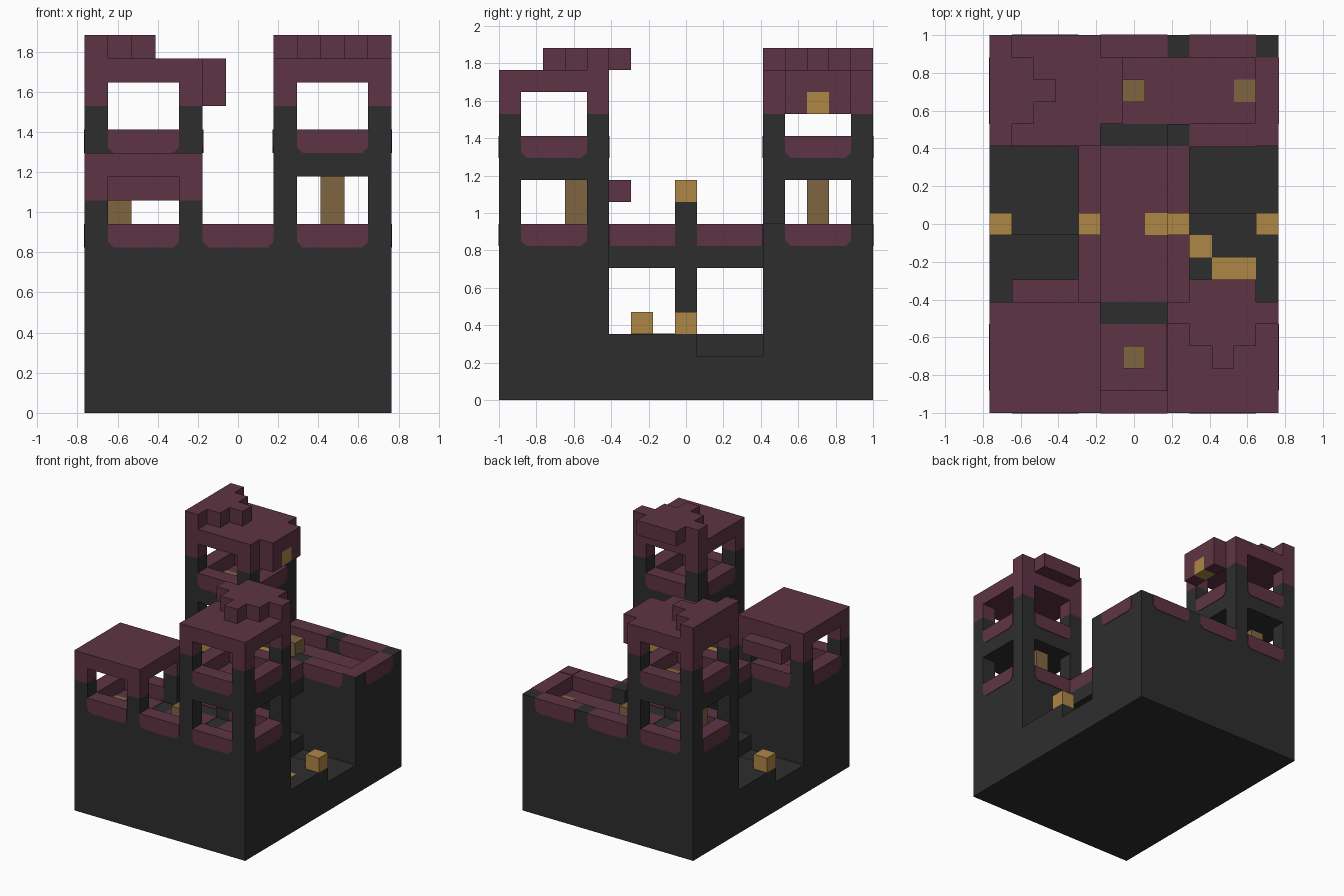
import bpy
import bmesh
from mathutils import Vector

cube = bpy.data.objects.get("Cube")
if cube:
    bpy.data.objects.remove(cube, do_unlink=True)

U = 2 / 17        # block size
E = 0.03          # overlay thickness in blocks
NX, NY = 13, 17   # plan size in blocks


def material(name, rgb):
    m = bpy.data.materials.new(name)
    m.use_nodes = True
    m.diffuse_color = (*rgb, 1)
    m.node_tree.nodes["Principled BSDF"].inputs["Base Color"].default_value = (*rgb, 1)
    return m


dark = material("charcoal stone", (0.027, 0.027, 0.027))
maroon = material("maroon brick", (0.112, 0.034, 0.056))
gold = material("gold lamp", (0.42, 0.238, 0.06))
brown = material("dim amber", (0.216, 0.13, 0.054))


def prism(bm, profile, extrude):
    """Extrude a planar outline given in block coordinates."""
    face = bm.faces.new([bm.verts.new(p) for p in profile])
    res = bmesh.ops.extrude_face_region(bm, geom=[face])
    verts = [v for v in res["geom"] if isinstance(v, bmesh.types.BMVert)]
    bmesh.ops.translate(bm, verts=verts, vec=extrude)


def box(bm, x0, x1, y0, y1, z0, z1):
    prism(bm, [(x0, y0, z0), (x1, y0, z0), (x1, y1, z0), (x0, y1, z0)], (0, 0, z1 - z0))


def finish(name, mat, bm):
    for v in bm.verts:
        v.co = Vector((v.co.x - NX / 2, v.co.y - NY / 2, v.co.z)) * U
    bmesh.ops.recalc_face_normals(bm, faces=bm.faces)
    mesh = bpy.data.meshes.new(name)
    bm.to_mesh(mesh)
    bm.free()
    mesh.materials.append(mat)
    ob = bpy.data.objects.new(name, mesh)
    bpy.context.collection.objects.link(ob)
    return ob


def boxes(name, mat, *items):
    bm = bmesh.new()
    for b in items:
        box(bm, *b)
    return finish(name, mat, bm)


def parapet(name, axis, a, b, c, z):
    """Dark core with a maroon facing whose lower corners are clipped."""
    k = 0.25
    core = (a, b, c, c + 1, z, z + 1 - E) if axis == "x" else (c, c + 1, a, b, z, z + 1 - E)
    boxes(name + "_core", dark, core)
    outline = [(a + k, z), (b - k, z), (b, z + k), (b, z + 1), (a, z + 1), (a, z + k)]
    bm = bmesh.new()
    if axis == "x":
        prism(bm, [(p, c - E, q) for p, q in outline], (0, 1 + 2 * E, 0))
    else:
        prism(bm, [(c - E, p, q) for p, q in outline], (1 + 2 * E, 0, 0))
    finish(name, maroon, bm)


def corners(x, y, z0, z1):
    return [(x + i, x + i + 1, y + j, y + j + 1, z0, z1) for i in (0, 4) for j in (0, 4)]


def parapet_ring(name, x, y, z, skip=""):
    sides = {"front": ("x", x, y), "back": ("x", x, y + 4),
             "west": ("y", y, x), "east": ("y", y, x + 4)}
    for side, (axis, s, c) in sides.items():
        if side != skip:
            parapet(f"{name}_{side}_parapet", axis, s + 1, s + 4, c, z)


def floor(name, x0, x1, y0, y1, z):
    boxes(name, maroon, (x0, x1, y0, y1, z, z + E))


def tower(name, x, y, door, tall):
    """Open corner tower: parapets, posts, roof, and a second storey when tall."""
    floor(name + "_floor", x + 1, x + 4, y + 1, y + 4, 7)
    parapet_ring(name, x, y, 7, door)
    if tall:
        boxes(name + "_posts", dark, *corners(x, y, 7, 10), *corners(x, y, 11, 13))
        boxes(name + "_middle_slab", dark, (x, x + 5, y, y + 5, 10, 11))
        floor(name + "_upper_floor", x + 1, x + 4, y + 1, y + 4, 11)
        parapet_ring(name + "_upper", x, y, 11)
        top = 13
    else:
        boxes(name + "_posts", dark, *corners(x, y, 7, 9))
        top = 9
    boxes(name + "_roof", maroon, *corners(x, y, top, top + 1),
          (x, x + 5, y, y + 5, top + 1, top + 2))


# Solid lower body with a sunken passage through the middle
boxes("front_body", dark, (0, 13, 0, 5, 0, 7))
boxes("back_body", dark, (0, 13, 12, 17, 0, 7))
boxes("passage_floor", dark, (0, 13, 5, 12, 0, 2), (4, 9, 5, 12, 2, 3),
      (9, 13, 5, 9, 2, 3), (0, 4, 8, 12, 2, 3))

# Corner towers
tower("front_left_tower", 0, 0, "east", False)
tower("front_right_tower", 8, 0, "west", True)
tower("back_left_tower", 0, 12, "east", True)

# Low open platform on the fourth corner
boxes("platform_posts", dark, *corners(8, 12, 7, 8))
boxes("platform_post_cap", maroon, (12, 13, 12, 13, 8, 8 + E))
parapet_ring("platform", 8, 12, 7, "west")
floor("platform_floor", 8, 12, 13, 16, 7)

# Wall walks between the towers
floor("front_walk", 5, 8, 1, 4, 7)
floor("back_walk", 5, 8, 13, 16, 7)
parapet("front_walk_parapet", "x", 5, 8, 0, 7)
parapet("back_walk_parapet", "x", 5, 8, 16, 7)

# Bridge, its railings and lamp posts
boxes("bridge_slab", dark, (4, 9, 5, 12, 6, 7))
floor("bridge_deck", 5, 8, 5, 12, 7)
for side, x in (("left", 4), ("right", 8)):
    boxes(side + "_railing", maroon, (x, x + 1, 5, 8, 7, 8), (x, x + 1, 9, 12, 7, 8))
    boxes(side + "_lamp_post", dark, (x, x + 1, 8, 9, 3, 6), (x, x + 1, 8, 9, 7, 9))
    boxes(side + "_bridge_lamp", gold, (x, x + 1, 8, 9, 9, 10))

# Stepped roof caps
boxes("front_right_cap", maroon,
      *[(x, x + 1, y0, 5 if x in (8, 12) else 6, 15, 16)
        for x, y0 in zip(range(8, 13), (4, 3, 2, 3, 4))])
boxes("back_left_cap", maroon,
      *[(x, x + 1, 12 + x, 17 - x, 15, 16) for x in range(3)])

# Projecting hoods
boxes("front_left_hood", maroon, (1, 4, 5, 6, 9, 10))
boxes("back_left_hood", maroon, (5, 6, 13, 16, 14, 15),
      (5, 6, 13, 14, 13, 14), (5, 6, 15, 16, 13, 14))
boxes("hood_lamp", gold, (5, 6, 14, 15, 13, 14))

# Passage lamps and inlaid gold floor tiles
boxes("passage_lamps", gold, (0, 1, 8, 9, 3, 4), (12, 13, 8, 9, 3, 4), (6, 7, 6, 7, 3, 4))
boxes("gold_tiles", gold, (9, 10, 7, 8, 3, 3 + E), (10, 12, 6, 7, 3, 3 + E),
      (7, 8, 8, 9, 7, 7 + 2 * E))

# Amber columns, blocks and tiles
boxes("amber_columns", brown, (10, 11, 3, 4, 7, 10), (1, 2, 14, 15, 7, 10))
boxes("amber_blocks", brown, (6, 7, 2, 3, 7, 8), (6, 7, 14, 15, 7, 8))
boxes("amber_tiles", brown,
      *[(x, x + 1, y, y + 1, z, z + 2 * E)
        for x, y, z in ((1, 2, 7), (11, 14, 7), (1, 14, 11), (3, 14, 11))])
